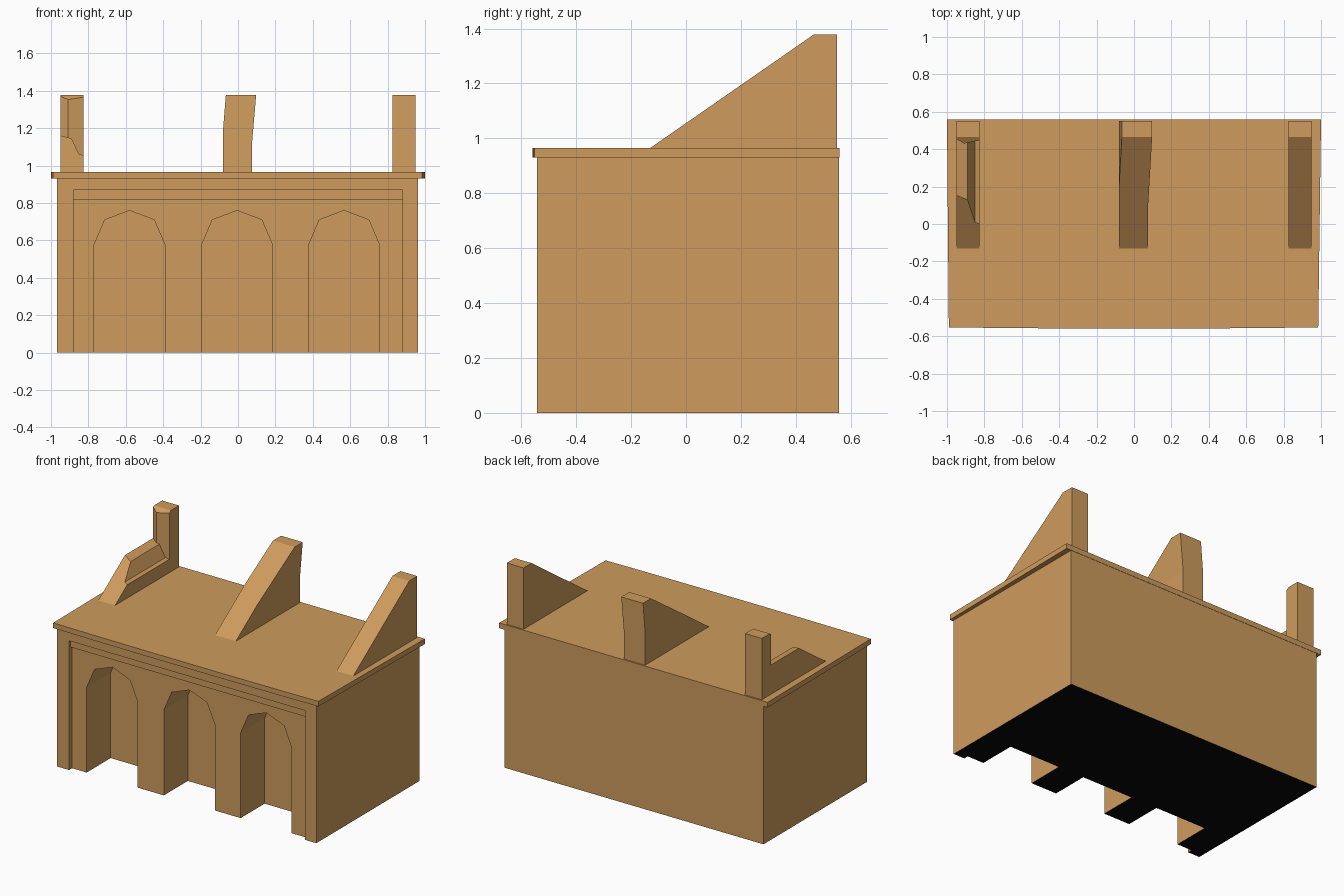
import bpy, bmesh

if "Cube" in bpy.data.objects:
    bpy.data.objects.remove(bpy.data.objects["Cube"])


def material(name, rgb):
    m = bpy.data.materials.new(name)
    m.diffuse_color = (*rgb, 1)
    m.use_nodes = True
    m.node_tree.nodes["Principled BSDF"].inputs["Base Color"].default_value = m.diffuse_color
    return m


TAN = material("tan stone", (0.62, 0.33, 0.11))
BLACK = material("black underside", (0.002, 0.002, 0.002))


def loft(name, rings, hidden=False):
    """Closed solid through matching rings of points."""
    bm = bmesh.new()
    vs = [[bm.verts.new(p) for p in r] for r in rings]
    n = len(rings[0])
    for a, b in zip(vs, vs[1:]):
        for i in range(n):
            j = (i + 1) % n
            bm.faces.new((a[i], a[j], b[j], b[i]))
    bm.faces.new(vs[0][::-1])
    bm.faces.new(vs[-1])
    bmesh.ops.recalc_face_normals(bm, faces=bm.faces[:])
    me = bpy.data.meshes.new(name)
    bm.to_mesh(me)
    bm.free()
    me.materials.append(TAN)
    ob = bpy.data.objects.new(name, me)
    bpy.context.collection.objects.link(ob)
    if hidden:
        ob.hide_render = True
        ob.hide_viewport = True
    return ob


def rect(x0, x1, z0, z1):
    return [(x0, z0), (x1, z0), (x1, z1), (x0, z1)]


def along_y(name, pts, y0, y1, hidden=False):
    return loft(name, [[(x, y, z) for x, z in pts] for y in (y0, y1)], hidden)


# Main block with a black underside
body = along_y("body", rect(-0.968, 0.963, 0, 0.93), -0.542, 0.558)
body.data.materials.append(BLACK)
for p in body.data.polygons:
    if p.normal.z < -0.9:
        p.material_index = 1

# Front recess in two shallow steps, then three arched niches
cutters = [
    along_y("recess_cutter", rect(-0.88, 0.88, -0.1, 0.87), -0.7, -0.524, True),
    along_y("panel_cutter", rect(-0.88, 0.88, -0.1, 0.82), -0.65, -0.51, True),
]
for i, cx in enumerate((-0.58, -0.005, 0.567)):
    arch = [(-0.19, -0.1), (0.19, -0.1), (0.19, 0.575), (0.132, 0.71),
            (0, 0.76), (-0.132, 0.71), (-0.19, 0.575)]
    cutters.append(along_y(f"arch_cutter_{i + 1}", [(cx + x, z) for x, z in arch],
                           -0.6, -0.255, True))
for c in cutters:
    m = body.modifiers.new(c.name, 'BOOLEAN')
    m.operation = 'DIFFERENCE'
    m.solver = 'EXACT'
    m.object = c

# Top slab, with a slightly bowed front
Z0, Z1 = 0.965, 1.378
slab = [(-0.99, -0.552), (-0.72, -0.556), (-0.27, -0.559), (0.27, -0.559),
        (0.72, -0.556), (0.985, -0.552), (1, 0.56), (-1, 0.56)]
loft("top_slab", [[(x, y, z) for x, y in slab] for z in (0.93, Z0)])


def slope_z(y):
    return Z0 + (Z1 - Z0) / 0.595 * (y + 0.13)


def slope_y(z):
    return -0.13 + (z - Z0) * 0.595 / (Z1 - Z0)


# Right buttress
prof = [(-0.13, Z0), (0.465, Z1), (0.55, Z1), (0.55, Z0)]
loft("right_buttress", [[(x, y, z) for y, z in prof] for x in (0.825, 0.95)])

# Middle buttress, its upper part leaning to the right
rings = []
for xl, zl, xr, zr in ((-0.08, Z0, 0.075, Z0), (-0.08, 1.19, 0.075, 1.12),
                       (-0.065, Z1, 0.097, Z1)):
    rings.append([(xl, slope_y(zl), zl), (xr, slope_y(zr), zr),
                  (xr, 0.55, zr), (xl, 0.55, zl)])
loft("middle_buttress", rings)

# Left buttress, broken: a low stump and a rear post
stump = [(-0.95, 1.162), (-0.89, 1.145), (-0.85, 1.062), (-0.825, 1.055)]
loft("broken_buttress_stump",
     [[(x, -0.13, Z0), (x, slope_y(z), z), (x, 0.455, z), (x, 0.455, Z0)]
      for x, z in stump])
post = [(-0.95, 0.455), (-0.908, 0.43), (-0.825, 0.448)]
loft("broken_buttress_post",
     [[(x, y, Z0), (x, y, slope_z(y)), (x, 0.465, Z1), (x, 0.55, Z1), (x, 0.55, Z0)]
      for x, y in post])
